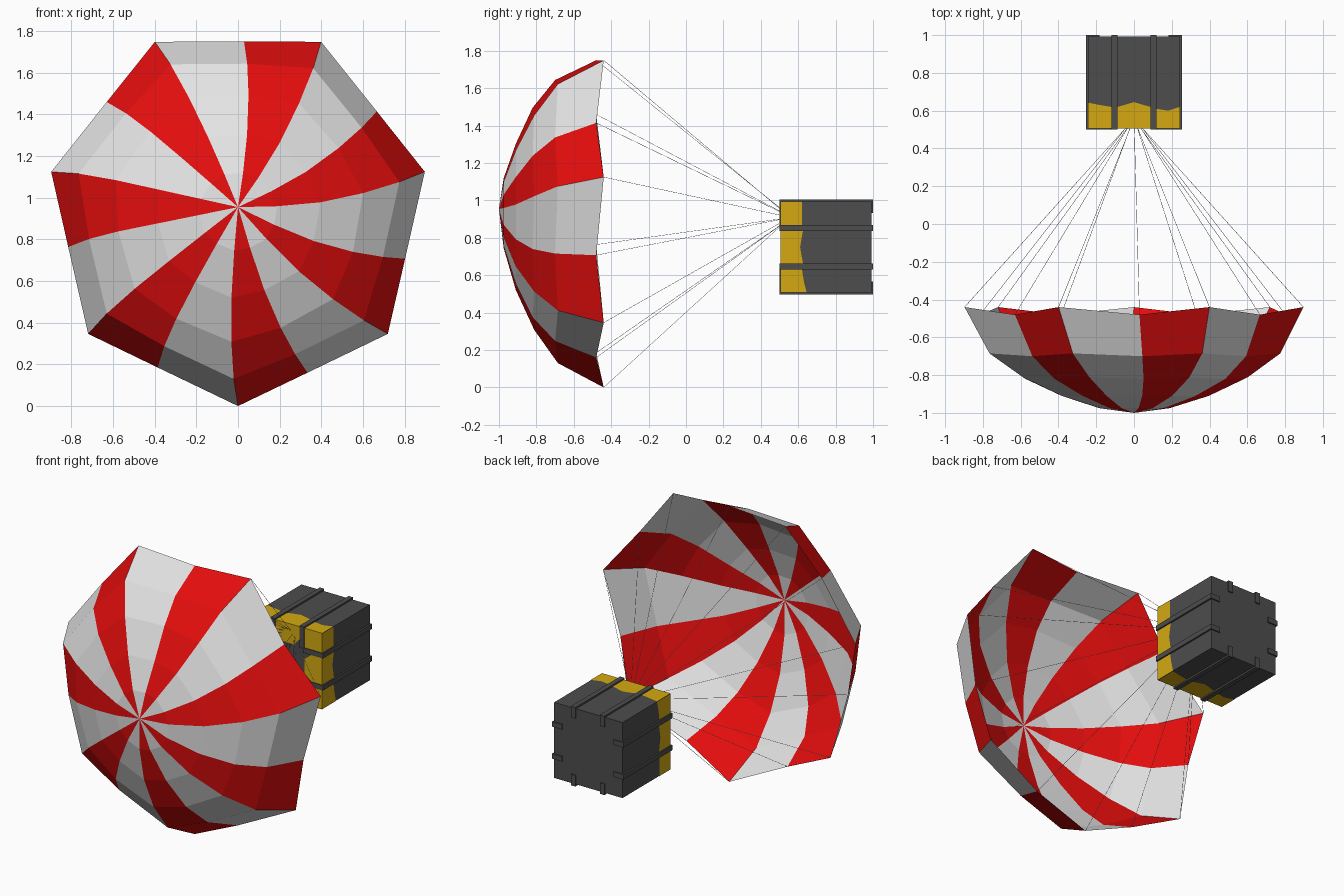
import bpy, bmesh, math
from mathutils import Vector, Matrix

if "Cube" in bpy.data.objects:
    bpy.data.objects.remove(bpy.data.objects["Cube"])


def material(name, rgb):
    m = bpy.data.materials.new(name)
    m.diffuse_color = (*rgb, 1)
    m.use_nodes = True
    m.node_tree.nodes["Principled BSDF"].inputs["Base Color"].default_value = m.diffuse_color
    return m


RED = material("red", (0.78, 0.004, 0.004))
WHITE = material("white", (0.78, 0.78, 0.78))
DARK = material("charcoal", (0.075, 0.075, 0.075))
STRAP = material("strap black", (0.045, 0.045, 0.045))
YELLOW = material("yellow", (0.66, 0.40, 0.006))
CORD = material("cord grey", (0.45, 0.45, 0.45))


def finish(name, bm, mats):
    me = bpy.data.meshes.new(name)
    bm.to_mesh(me)
    bm.free()
    for m in mats:
        me.materials.append(m)
    ob = bpy.data.objects.new(name, me)
    bpy.context.collection.objects.link(ob)
    return ob


def add_box(bm, lo, hi):
    lo, hi = Vector(lo), Vector(hi)
    size = hi - lo
    bmesh.ops.create_cube(bm, size=1, matrix=Matrix.Translation((lo + hi) / 2)
                          @ Matrix.Diagonal((*size, 1)))


# Canopy: swirled rings with seven corners and seven sagging midpoints
# (corner radius, midpoint radius, corner y, midpoint y, centre z, twist)
RINGS = [
    (0.19, 0.185, -0.975, -0.975, 0.935, -5.5),
    (0.40, 0.385, -0.91, -0.91, 0.92, -4.5),
    (0.61, 0.58, -0.812, -0.82, 0.918, -3),
    (0.79, 0.725, -0.685, -0.70, 0.92, -1.5),
    (0.92, 0.83, -0.44, -0.48, 0.92, 0),
]
bm = bmesh.new()
apex = bm.verts.new((0, -1, 0.955))
loops = []
for rc, rm, yc, ym, cz, twist in RINGS:
    loop = []
    for i in range(14):
        mid = i % 2
        r, y = (rm, ym) if mid else (rc, yc)
        a = math.radians(-90 + i * 180 / 7 + twist - 2 * mid)
        loop.append(bm.verts.new((r * math.cos(a), y, cz + r * math.sin(a))))
    loops.append(loop)
for i in range(14):
    j = (i + 1) % 14
    bm.faces.new((apex, loops[0][i], loops[0][j])).material_index = i % 2
    for a, b in zip(loops, loops[1:]):
        bm.faces.new((a[i], b[i], b[j], a[j])).material_index = i % 2
rim = [v.co.copy() for v in loops[-1]]
finish("canopy", bm, [RED, WHITE])

# Cords: thin three-sided lines from the rim to the crate front
bm = bmesh.new()
for p in rim:
    d = Vector((p.x, 0, p.z - 0.92)).normalized()
    end = Vector((0, 0.508, 0.91)) + d * 0.045
    axis = end - p
    rot = axis.to_track_quat('Z', 'Y').to_matrix().to_4x4()
    bmesh.ops.create_cone(bm, cap_ends=False, segments=3, radius1=0.0012, radius2=0.0012,
                          depth=axis.length, matrix=Matrix.Translation((p + end) / 2) @ rot)
finish("cords", bm, [CORD])

# Crate body
H = 0.243
CZ = 0.75
bm = bmesh.new()
add_box(bm, (-H, 0.508, CZ - H), (H, 0.992, CZ + H))
finish("crate_body", bm, [DARK])

# Straps: two per side, hooked over the front and back edges
bm = bmesh.new()
for side in range(4):
    part = bmesh.new()
    for u in (-0.103, 0.103):
        add_box(part, (u - 0.016, 0.5, H - 0.01), (u + 0.016, 1.0, 0.254))
        for y0, y1 in ((0.5, 0.512), (0.988, 1.0)):
            depth = 0.13 if y0 < 0.6 else 0.06
            add_box(part, (u - 0.016, y0, H - depth), (u + 0.016, y1, H - 0.01))
    bmesh.ops.transform(part, verts=part.verts, matrix=Matrix.Translation((0, 0, CZ))
                        @ Matrix.Rotation(side * math.pi / 2, 4, 'Y'))
    tmp = bpy.data.meshes.new("tmp")
    part.to_mesh(tmp)
    part.free()
    bm.from_mesh(tmp)
    bpy.data.meshes.remove(tmp)
finish("crate_straps", bm, [DARK])

# Yellow paint: uneven panels round the front edge, between the straps
CELLS = [(-H, -0.119), (-0.087, 0.087), (0.119, H)]
DEPTHS_A = [(0.642, 0.63, 0.62), (0.62, 0.645, 0.62), (0.61, 0.60, 0.62)]
DEPTHS_B = [(0.62, 0.62, 0.62), (0.625, 0.61, 0.625), (0.62, 0.63, 0.645)]
bm = bmesh.new()
for side in range(4):
    m = Matrix.Translation((0, 0, CZ)) @ Matrix.Rotation(side * math.pi / 2, 4, 'Y')
    top, front = H + 0.002, 0.506
    for k, (a, b) in enumerate(CELLS):
        d0, d1, d2 = (DEPTHS_B if side % 2 else DEPTHS_A)[k]
        panels = [[(a, front, top), (b, front, top), (b, d2, top),
                   ((a + b) / 2, d1, top), (a, d0, top)]]
        if k == 1:
            # tapered panel on the front face
            panels.append([(a, front, top), (a, front, 0.17), (a + 0.04, front, 0.12),
                           (b - 0.04, front, 0.12), (b, front, 0.17), (b, front, top)])
        elif k == 2:
            # square corner panel on the front face
            panels.append([(a, front, top), (a, front, 0.119),
                           (b, front, 0.119), (b, front, top)])
        for pts in panels:
            bm.faces.new([bm.verts.new(m @ Vector(p)) for p in pts])
finish("yellow_panels", bm, [YELLOW])
bpy.data.materials.remove(STRAP)
